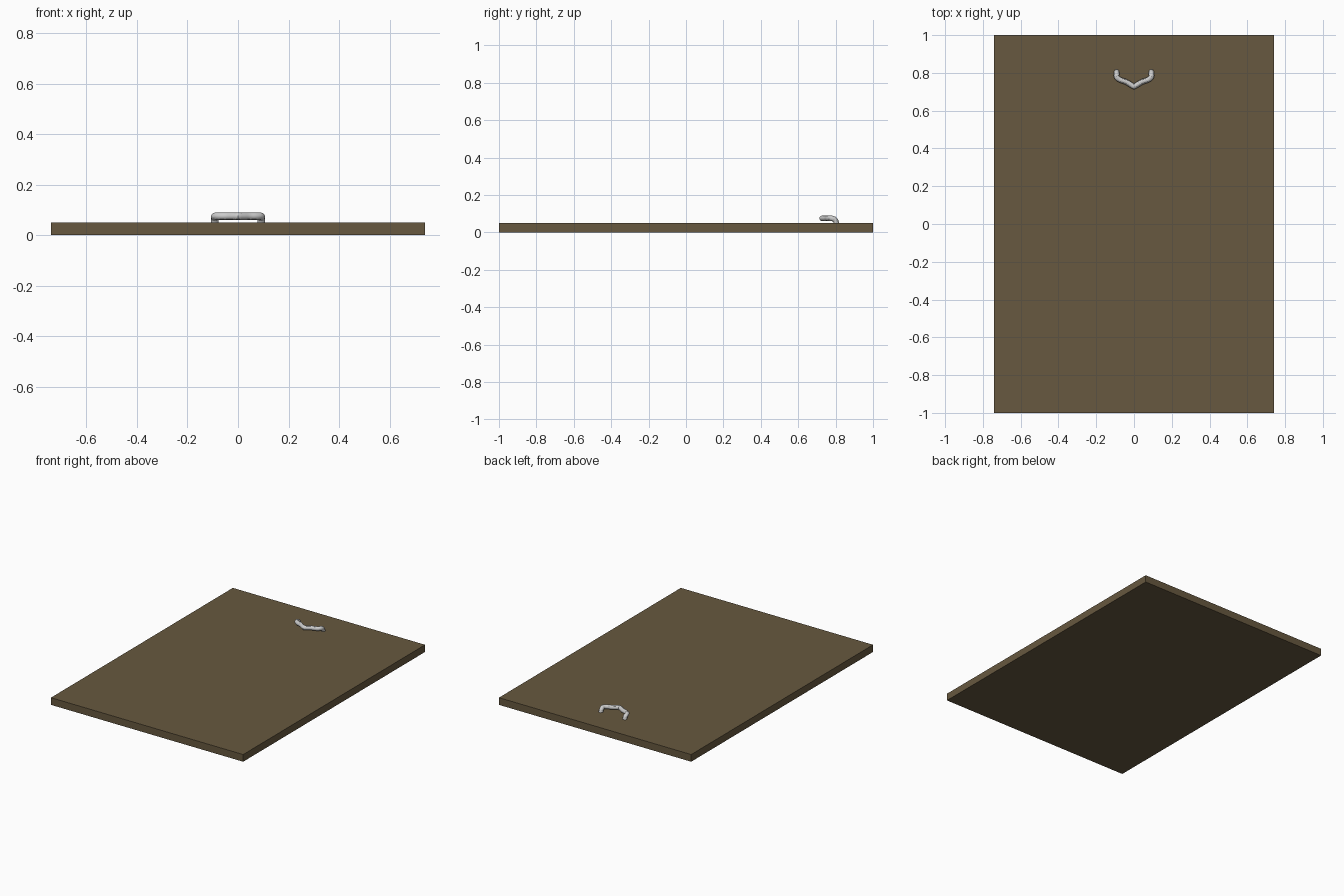
import bpy

if "Cube" in bpy.data.objects:
    bpy.data.objects.remove(bpy.data.objects["Cube"])

# Flat wooden panel
bpy.ops.mesh.primitive_cube_add(size=1, location=(0, 0, 0.025))
panel = bpy.context.object
panel.name = "door_panel"
panel.scale = (1.48, 2.0, 0.05)
bpy.ops.object.transform_apply(location=False, rotation=False, scale=True)
wood = bpy.data.materials.new("brown_wood")
wood.diffuse_color = (0.135, 0.098, 0.05, 1)
wood.use_nodes = True
wood.node_tree.nodes["Principled BSDF"].inputs["Base Color"].default_value = wood.diffuse_color
panel.data.materials.append(wood)

# Pull handle: half path from foot to centre tip, mirrored in x
half = [(0.092, 0.806, 0.042), (0.092, 0.797, 0.066), (0.091, 0.778, 0.075),
        (0.077, 0.765, 0.075), (0.042, 0.752, 0.075), (0.020, 0.739, 0.075)]
path = half + [(0, 0.727, 0.075)] + [(-x, y, z) for x, y, z in reversed(half)]
curve = bpy.data.curves.new("pull_handle", 'CURVE')
curve.dimensions = '3D'
curve.bevel_depth = 0.0145
curve.bevel_resolution = 4
curve.resolution_u = 5
curve.use_fill_caps = True
spline = curve.splines.new('BEZIER')
spline.bezier_points.add(len(path) - 1)
for point, co in zip(spline.bezier_points, path):
    point.co = co
    point.handle_left_type = point.handle_right_type = 'AUTO'
# Crisp bend at the centre tip
tip = spline.bezier_points[len(half)]
tip.handle_left_type = tip.handle_right_type = 'VECTOR'

handle = bpy.data.objects.new("pull_handle", curve)
bpy.context.collection.objects.link(handle)
bpy.ops.object.select_all(action='DESELECT')
handle.select_set(True)
bpy.context.view_layer.objects.active = handle
bpy.ops.object.convert(target='MESH')
bpy.ops.object.shade_smooth_by_angle()
